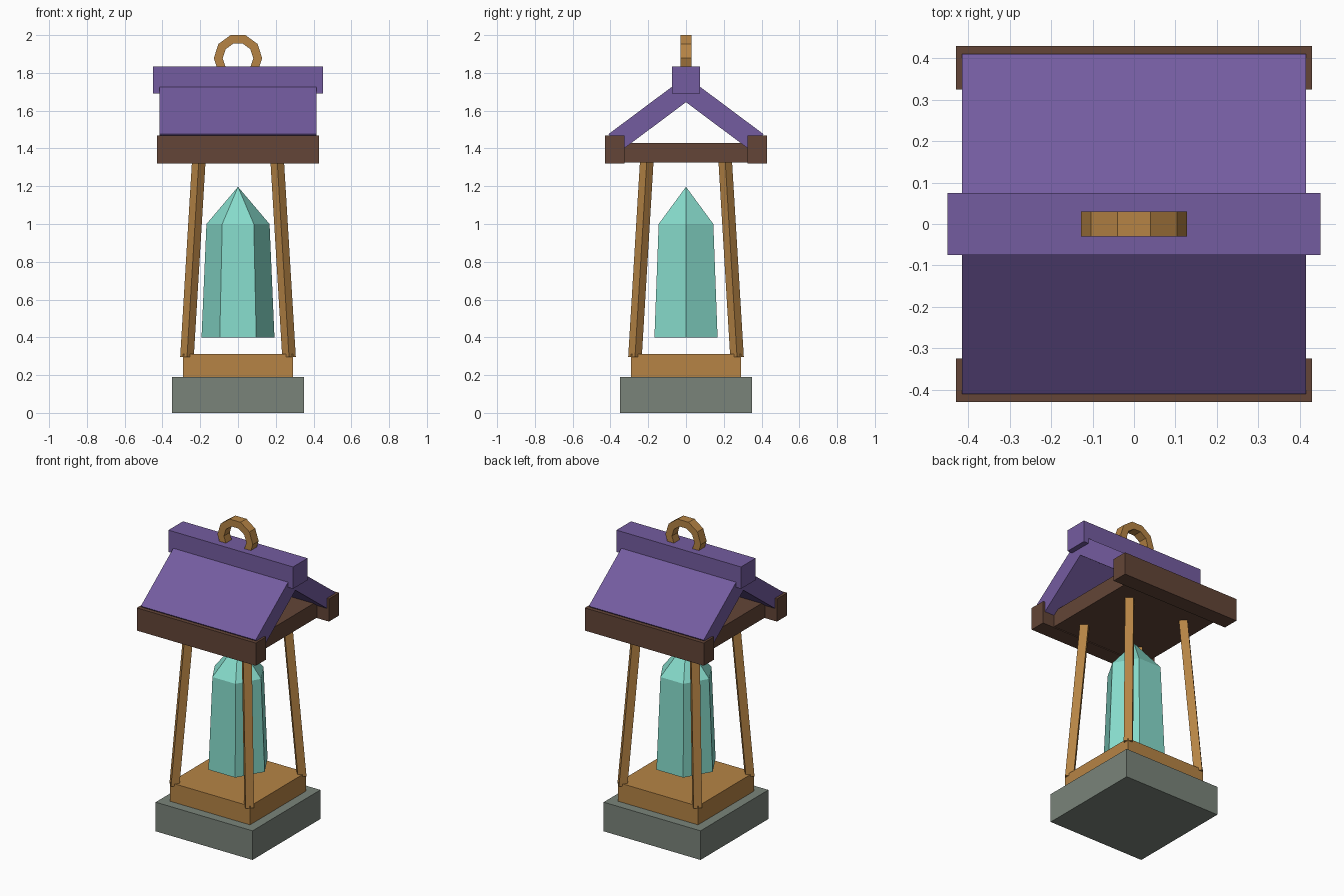
import bpy
import math

if "Cube" in bpy.data.objects:
    bpy.data.objects.remove(bpy.data.objects["Cube"])


def material(name, rgb):
    """Flat colour from 0-255 sRGB values."""
    def lin(c):
        c /= 255
        return c / 12.92 if c <= 0.04045 else ((c + 0.055) / 1.055) ** 2.4
    m = bpy.data.materials.new(name)
    m.diffuse_color = (*[lin(c) for c in rgb], 1)
    m.use_nodes = True
    m.node_tree.nodes["Principled BSDF"].inputs["Base Color"].default_value = m.diffuse_color
    return m


STONE = material("grey stone", (122, 132, 122))
WOOD = material("golden wood", (182, 132, 69))
DARK = material("dark wood", (99, 69, 55))
TILE = material("purple roof", (116, 92, 160))
CRYSTAL = material("teal crystal", (135, 220, 204))


def mesh(name, verts, faces, mat):
    me = bpy.data.meshes.new(name)
    me.from_pydata(verts, [], faces)
    me.materials.append(mat)
    ob = bpy.data.objects.new(name, me)
    bpy.context.collection.objects.link(ob)
    return ob


def loft(name, rings, mat):
    """Closed solid through equal-length rings of points, capped at both ends."""
    n = len(rings[0])
    faces = [tuple(reversed(range(n)))]
    for k in range(len(rings) - 1):
        a, b = k * n, (k + 1) * n
        faces += [(a + i, a + (i + 1) % n, b + (i + 1) % n, b + i) for i in range(n)]
    last = (len(rings) - 1) * n
    faces.append(tuple(range(last, last + n)))
    return mesh(name, [p for r in rings for p in r], faces, mat)


def box(name, x0, x1, y0, y1, z0, z1, mat):
    return loft(name, [[(x0, y0, z), (x1, y0, z), (x1, y1, z), (x0, y1, z)]
                       for z in (z0, z1)], mat)


def ngon(n, r, z, cx=0, cy=0):
    return [(cx + r * math.cos(math.tau * i / n), cy + r * math.sin(math.tau * i / n), z)
            for i in range(n)]


# Base
box("stone_base", -.35, .35, -.35, .35, 0, .19, STONE)
box("wood_plinth", -.29, .29, -.29, .29, .19, .312, WOOD)

# Leaning posts, turned so a flat side faces each corner
for sx in (-1, 1):
    for sy in (-1, 1):
        loft("corner_post", [ngon(4, .036, z, sx * c, sy * c)
                             for z, c in ((.297, .27), (1.36, .206))], WOOD)

# Floating six-sided crystal with a pointed tip
crystal = [ngon(6, .193, .4), ngon(6, .167, 1.0)]
body = [p for r in crystal for p in r] + [(0, 0, 1.197)]
mesh("crystal", body,
     [(5, 4, 3, 2, 1, 0)]
     + [(i, (i + 1) % 6, 6 + (i + 1) % 6, 6 + i) for i in range(6)]
     + [(6 + i, 6 + (i + 1) % 6, 12) for i in range(6)], CRYSTAL)

# Roof frame: ceiling plate and two eave beams
box("ceiling_plate", -.345, .345, -.33, .33, 1.325, 1.43, DARK)
for s in (-1, 1):
    y0, y1 = sorted((s * .325, s * .43))
    box("eave_beam", -.43, .43, y0, y1, 1.32, 1.468, DARK)

# Sloped roof slabs meeting under the ridge cap
for s in (-1, 1):
    profile = [(0, 1.645), (.344, 1.388), (.41, 1.476), (0, 1.782)]
    if s < 0:
        profile = [(-y, z) for y, z in reversed(profile)]
    loft("roof_slab", [[(x, y, z) for y, z in profile] for x in (-.415, .415)], TILE)
box("ridge_cap", -.45, .45, -.075, .075, 1.692, 1.835, TILE)

# Ten-sided hanging ring, rectangular in section
N, CZ = 10, 1.878
section = [(.081, -.03), (.128, -.03), (.128, .03), (.081, .03)]
verts = [(r * math.cos(math.tau * i / N), y, CZ + r * math.sin(math.tau * i / N))
         for i in range(N) for r, y in section]
faces = [(i * 4 + j, i * 4 + (j + 1) % 4,
          (i + 1) % N * 4 + (j + 1) % 4, (i + 1) % N * 4 + j)
         for i in range(N) for j in range(4)]
ring = mesh("hanging_ring", verts, faces, WOOD)
ring.data.flip_normals()
